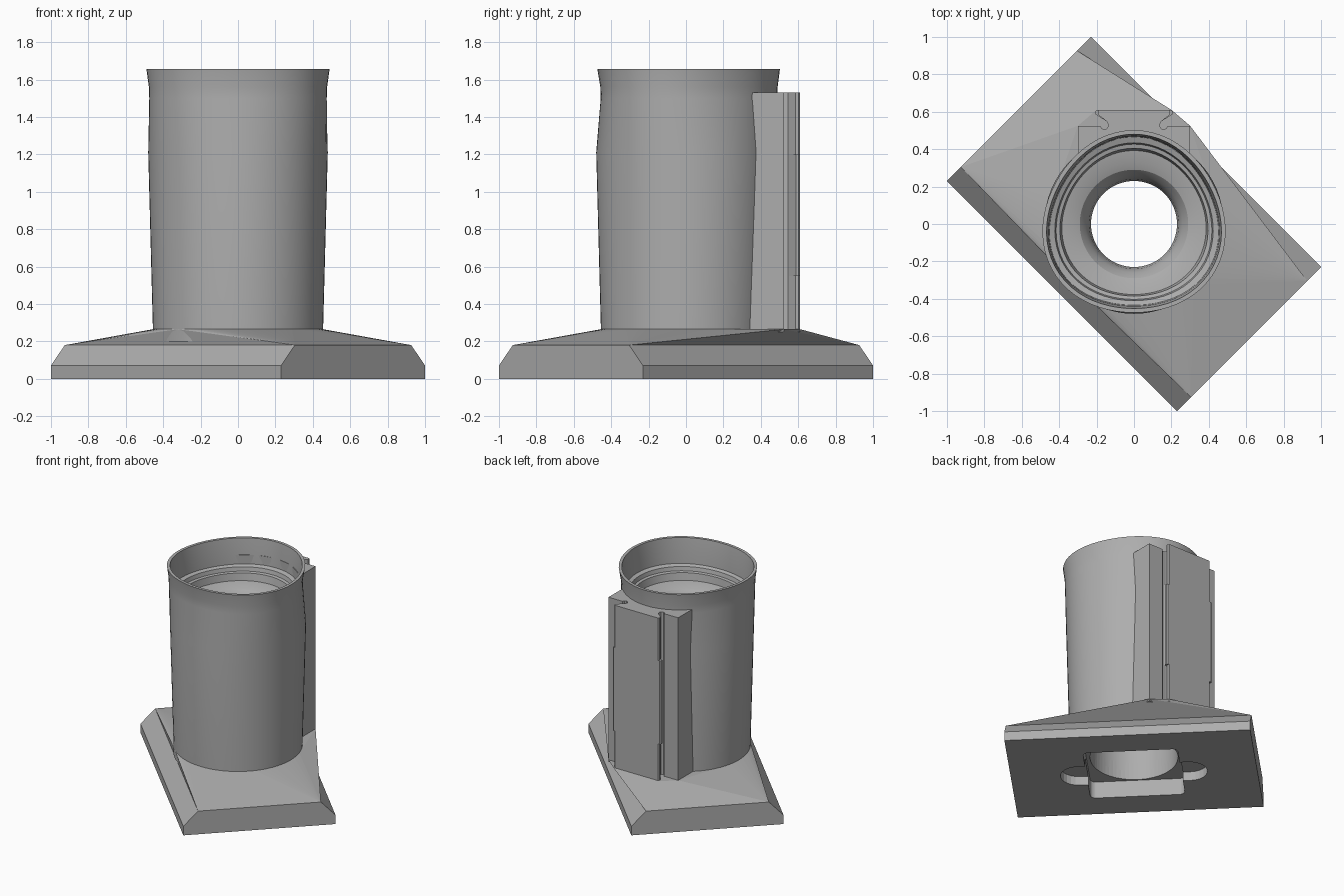
import bpy, bmesh, math
from mathutils import Matrix, Vector

cube = bpy.data.objects.get("Cube")
if cube:
    bpy.data.objects.remove(cube, do_unlink=True)

grey = bpy.data.materials.new("plain grey")
grey.use_nodes = True
COLOUR = (0.42, 0.42, 0.42, 1)
grey.diffuse_color = COLOUR
grey.node_tree.nodes["Principled BSDF"].inputs["Base Color"].default_value = COLOUR

TURN = Matrix.Rotation(math.radians(-45), 4, 'Z')   # the foot is set diagonally


def make(name, bm, smooth=None):
    """Turn a bmesh into an object with the grey material."""
    bmesh.ops.recalc_face_normals(bm, faces=bm.faces)
    mesh = bpy.data.meshes.new(name)
    bm.to_mesh(mesh)
    bm.free()
    mesh.materials.append(grey)
    ob = bpy.data.objects.new(name, mesh)
    bpy.context.collection.objects.link(ob)
    if smooth:
        bpy.ops.object.select_all(action='DESELECT')
        ob.select_set(True)
        bpy.context.view_layer.objects.active = ob
        bpy.ops.object.shade_smooth_by_angle(angle=math.radians(smooth))
    return ob


def prism(outline, z0, z1, matrix=Matrix()):
    """Extrude a flat outline upwards from z0 to z1."""
    bm = bmesh.new()
    face = bm.faces.new([bm.verts.new((x, y, z0)) for x, y in outline])
    top = bmesh.ops.extrude_face_region(bm, geom=[face])
    moved = [v for v in top["geom"] if isinstance(v, bmesh.types.BMVert)]
    bmesh.ops.translate(bm, verts=moved, vec=(0, 0, z1 - z0))
    bmesh.ops.triangulate(bm, faces=[f for f in bm.faces if len(f.verts) > 4])
    bm.transform(matrix)
    return bm


def mirrored(half):
    """Complete an outline given by its +x half."""
    return half + [(-x, y) for x, y in reversed(half) if x > 0]


def rounded(hx, hy, r, steps=6):
    """Rounded rectangle outline."""
    pts = []
    for k, (sx, sy) in enumerate([(1, 1), (-1, 1), (-1, -1), (1, -1)]):
        for i in range(steps + 1):
            a = math.pi / 2 * (k + i / steps)
            pts.append((sx * (hx - r) + r * math.cos(a), sy * (hy - r) + r * math.sin(a)))
    return pts


def circle(r, n=64):
    return [(r * math.cos(math.tau * i / n), r * math.sin(math.tau * i / n)) for i in range(n)]


def carve(ob, cutters):
    """Cut helper solids out of an object."""
    for bm in cutters:
        cutter = make("cutter", bm)
        cutter.hide_render = True
        mod = ob.modifiers.new("cut", 'BOOLEAN')
        mod.operation, mod.object, mod.solver = 'DIFFERENCE', cutter, 'EXACT'
        bpy.context.view_layer.objects.active = ob
        bpy.ops.object.modifier_apply(modifier=mod.name)
        bpy.data.objects.remove(cutter, do_unlink=True)


# Foot: slab with both long edges bevelled
LONG, SHORT, INNER = 0.87, 0.545, 0.44
section = [(SHORT, 0), (SHORT, 0.07), (INNER, 0.18)]
section += [(-y, z) for y, z in reversed(section)]
bm = bmesh.new()
ends = [[bm.verts.new((x, y, z)) for y, z in section] for x in (-LONG, LONG)]
for ring in ends:
    bm.faces.new(ring)
for i in range(len(section)):
    j = (i + 1) % len(section)
    bm.faces.new((ends[0][i], ends[0][j], ends[1][j], ends[1][i]))
bm.transform(TURN)
foot = make("foot", bm)
BORE = 0.31
carve(foot, [prism(circle(BORE), -0.1, 0.5),
             prism(rounded(0.335, 0.32, 0.04), -0.1, 0.13, TURN),
             prism(rounded(0.52, 0.13, 0.129), -0.1, 0.07, TURN)])

# Shoulder: sloping skin from the foot up to the tube and the rear rail
bm = bmesh.new()
for sx in (-1, 1):
    for sy in (-1, 1):
        bm.verts.new(TURN @ Vector((sx * LONG, sy * INNER, 0.18)))
    for x, y in ((0.20, 0.61), (0.30, 0.525)):
        bm.verts.new((sx * x, y, 0.265))
for x, y in circle(0.455):
    bm.verts.new((x, y, 0.265))
hull = bmesh.ops.convex_hull(bm, input=bm.verts)
bmesh.ops.delete(bm, geom=[g for g in hull["geom_interior"] if isinstance(g, bmesh.types.BMVert)],
                 context='VERTS')
shoulder = make("shoulder", bm)
carve(shoulder, [prism(circle(BORE), -0.1, 0.5)])

# Tube: turned wall whose rim swells into a soft three-lobed shape
# (radius, height, lobe depth) up the outside and down the bore
wall = [(0.455, 0.2, 0), (0.455, 0.265, 0), (0.48, 1.21, 0), (0.472, 1.5, 0.016),
        (0.474, 1.56, 0.016), (0.488, 1.655, 0.014), (0.466, 1.655, 0.014),
        (0.455, 1.56, 0.016), (0.45, 1.46, 0.016), (0.422, 1.45, 0.012),
        (0.415, 1.42, 0.012), (0.395, 1.415, 0.01), (0.385, 1.36, 0.008),
        (0.33, 1.35, 0), (0.29, 1.335, 0), (0.26, 1.30, 0), (0.24, 1.25, 0),
        (0.23, 1.18, 0), (0.23, 0.7, 0), (BORE, 0.55, 0), (BORE, 0.2, 0)]
SEG = 64
bm = bmesh.new()
rings = []
for r, z, lobe in wall:
    ring = []
    for i in range(SEG):
        a = math.tau * i / SEG
        rad = r - lobe * math.sin(3 * a)
        ring.append(bm.verts.new((rad * math.cos(a), rad * math.sin(a), z)))
    rings.append(ring)
for k, ring in enumerate(rings):
    nxt = rings[(k + 1) % len(rings)]
    for i in range(SEG):
        j = (i + 1) % SEG
        bm.faces.new((ring[i], ring[j], nxt[j], nxt[i]))
make("tube", bm, 25)

# Rear rail: block with two keyhole grooves and a dovetail back
rail = [(0, 0.475), (0.15, 0.44), (0.30, 0.335), (0.30, 0.525), (0.18, 0.525),
        (0.172, 0.511), (0.158, 0.505), (0.144, 0.511), (0.138, 0.525), (0.142, 0.545),
        (0.192, 0.585), (0.192, 0.602), (0.184, 0.61)]
make("rear_rail", prism(mirrored(rail), 0.25, 1.53))

# Slightly wider middle stretch of the dovetail
lip = [(0.14, 0.545), (0.207, 0.587), (0.207, 0.602), (0.198, 0.6095)]
make("rail_lip", prism(mirrored(lip), 0.55, 1.2))
